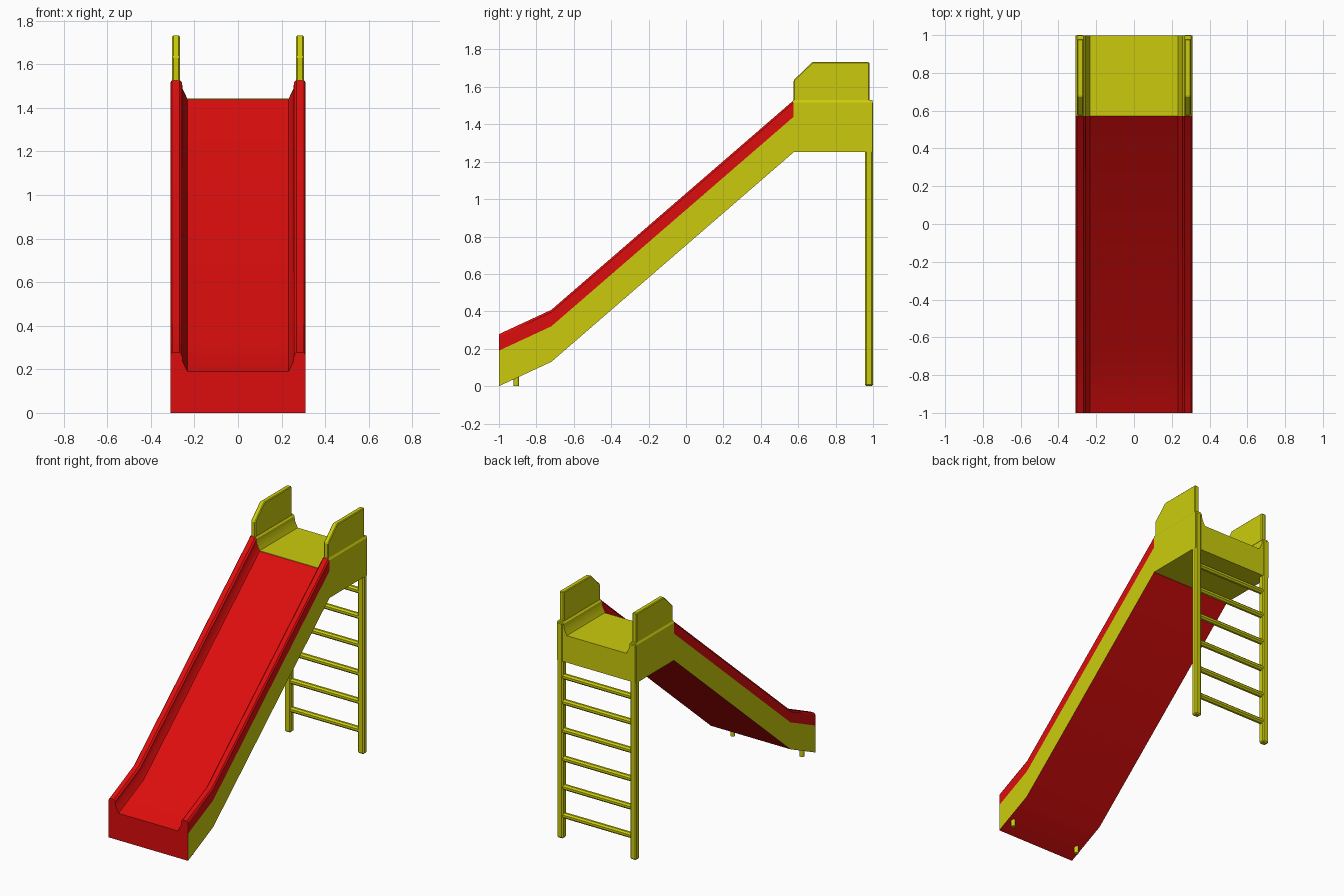
import bpy, bmesh, math
from mathutils import Matrix

if "Cube" in bpy.data.objects:
    bpy.data.objects.remove(bpy.data.objects["Cube"])


def material(name, rgb):
    m = bpy.data.materials.new(name)
    m.diffuse_color = (*rgb, 1)
    m.use_nodes = True
    m.node_tree.nodes["Principled BSDF"].inputs["Base Color"].default_value = m.diffuse_color
    return m


RED = material("red", (0.72, 0.004, 0.004))
YELLOW = material("yellow", (0.6, 0.6, 0.004))


def finish(bm, name, mats, bevel=0, smooth=False):
    bmesh.ops.recalc_face_normals(bm, faces=bm.faces)
    me = bpy.data.meshes.new(name)
    bm.to_mesh(me)
    bm.free()
    ob = bpy.data.objects.new(name, me)
    bpy.context.collection.objects.link(ob)
    for m in mats:
        me.materials.append(m)
    if bevel:
        mod = ob.modifiers.new("bevel", 'BEVEL')
        mod.width, mod.segments = bevel, 1
    if smooth:
        bpy.context.view_layer.objects.active = ob
        ob.select_set(True)
        bpy.ops.object.shade_smooth_by_angle(angle=math.radians(30))
        ob.select_set(False)
    return ob


# Trough cross-section: (x, height above the bed), right half then mirrored
half = [(0.31, -0.19), (0.31, 0), (0.31, 0.075), (0.302, 0.088), (0.268, 0.088),
        (0.257, 0.075), (0.254, 0.045), (0.232, 0)]
section = half + [(-x, z) for x, z in reversed(half)]


def trough(name, stations, mats):
    """Sweep the section through (y, bed height) stations; lower outer sides use the last material."""
    bm = bmesh.new()
    rings = [[bm.verts.new((x, y, bed + z)) for x, z in section] for y, bed in stations]
    n = len(section)
    for a, b in zip(rings, rings[1:]):
        for i in range(n):
            j = (i + 1) % n
            f = bm.faces.new((a[i], a[j], b[j], b[i]))
            if i in (0, n - 2):
                f.material_index = len(mats) - 1
    bm.faces.new(rings[0])
    bm.faces.new(rings[-1])
    return finish(bm, name, mats, smooth=True)


def box(name, x, y, z, bevel=0):
    bm = bmesh.new()
    bmesh.ops.create_cube(bm, size=1)
    for v in bm.verts:
        v.co = [(r[0] + r[1]) / 2 + c * (r[1] - r[0]) for r, c in zip((x, y, z), v.co)]
    return finish(bm, name, [YELLOW], bevel)


def rod(name, radius, length, sides, matrix):
    bm = bmesh.new()
    bmesh.ops.create_cone(bm, cap_ends=True, segments=sides, radius1=radius,
                          radius2=radius, depth=length, matrix=matrix)
    return finish(bm, name, [YELLOW], smooth=sides > 8)


# Slide chute and top platform
trough("slide_chute", [(-1, 0.19), (-0.72, 0.32), (0.575, 1.44)], [RED, YELLOW])
trough("platform", [(0.573, 1.442), (0.997, 1.442)], [YELLOW])

for side, s in (("left", -1), ("right", 1)):
    # Guard panel with a sloped front corner
    bm = bmesh.new()
    outline = [(0.575, 1.50), (0.575, 1.635), (0.675, 1.733), (0.98, 1.733), (0.98, 1.50)]
    base = bm.faces.new([bm.verts.new((s * 0.267, y, z)) for y, z in outline])
    ext = bmesh.ops.extrude_face_region(bm, geom=[base])
    bmesh.ops.translate(bm, vec=(s * 0.035, 0, 0),
                        verts=[v for v in ext["geom"] if isinstance(v, bmesh.types.BMVert)])
    finish(bm, side + "_guard_panel", [YELLOW], bevel=0.005)

    # Ladder post
    box(side + "_ladder_post", sorted((s * 0.262, s * 0.31)), (0.957, 1.0), (0, 1.522), 0.008)

    # Small foot under the slide end
    rod(side + "_foot", 0.015, 0.09, 16, Matrix.Translation((s * 0.27, -0.907, 0.045)))

# Ladder rungs
for i, z in enumerate((0.16, 0.36, 0.56, 0.76, 0.96, 1.14)):
    rod(f"rung_{i + 1}", 0.02, 0.54, 8,
        Matrix.Translation((0, 0.978, z)) @ Matrix.Rotation(math.pi / 2, 4, 'Y')
        @ Matrix.Rotation(math.pi / 8, 4, 'Z'))
